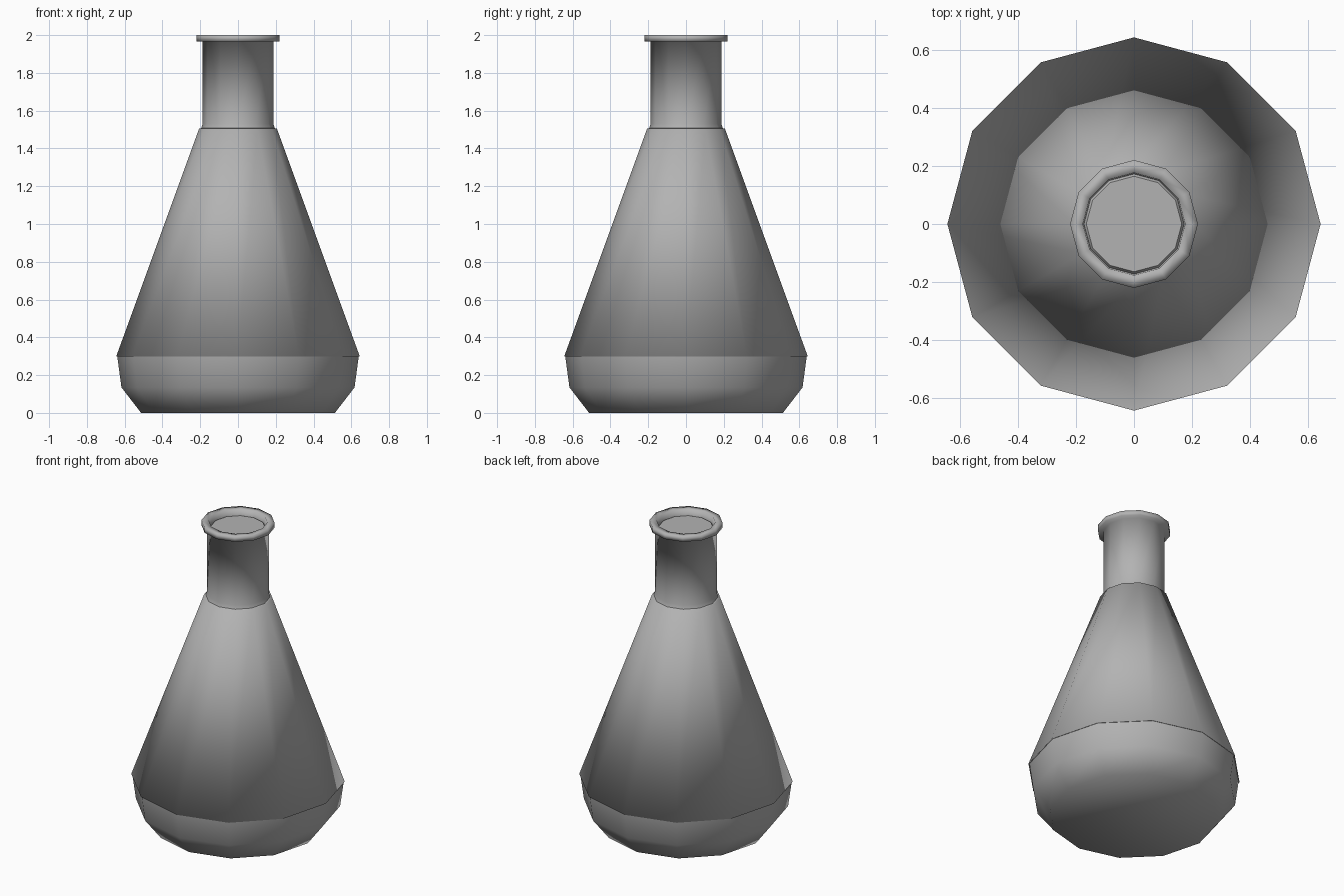
import bpy, bmesh
from math import cos, sin, tau

if "Cube" in bpy.data.objects:
    bpy.data.objects.remove(bpy.data.objects["Cube"])

SIDES = 12

# Dark grey finish shared by all parts
grey = bpy.data.materials.new("dark_grey")
grey.diffuse_color = (0.45, 0.45, 0.45, 1)
grey.use_nodes = True
grey.node_tree.nodes["Principled BSDF"].inputs["Base Color"].default_value = grey.diffuse_color


def lathe(name, profile, cap_start=False, flat_top=False):
    """Spin a (radius, z) profile into a smooth 12-sided shell."""
    bm = bmesh.new()
    rings = [[bm.verts.new((r * cos(tau * i / SIDES), r * sin(tau * i / SIDES), z))
              for i in range(SIDES)] for r, z in profile]
    for a, b in zip(rings, rings[1:]):
        for i in range(SIDES):
            j = (i + 1) % SIDES
            bm.faces.new((a[i], a[j], b[j], b[i])).smooth = True
    if cap_start:
        bm.faces.new(rings[0][::-1]).smooth = True
    if flat_top:
        top = bm.faces.new(rings[-1])
        for e in top.edges:
            e.smooth = False
    mesh = bpy.data.meshes.new(name)
    bm.to_mesh(mesh)
    bm.free()
    mesh.materials.append(grey)
    obj = bpy.data.objects.new(name, mesh)
    bpy.context.collection.objects.link(obj)
    return obj


# Rounded base with closed underside
lathe("flask_base", [(0.513, 0), (0.617, 0.135), (0.639, 0.298)], cap_start=True)

# Conical body, overhanging the base and neck slightly at crisp seams
lathe("flask_cone", [(0.639, 0.298), (0.645, 0.298), (0.206, 1.505), (0.195, 1.507)])

# Neck flowing into the rolled lip and short inner wall
lathe("flask_neck_and_lip", [(0.195, 1.507), (0.187, 1.53), (0.187, 1.965),
                             (0.221, 1.967), (0.221, 2.0), (0.177, 2.0),
                             (0.173, 1.95)])

# Bevelled plug closing the mouth just below the lip
lathe("mouth_plug", [(0.173, 1.95), (0.165, 1.962)], flat_top=True)
